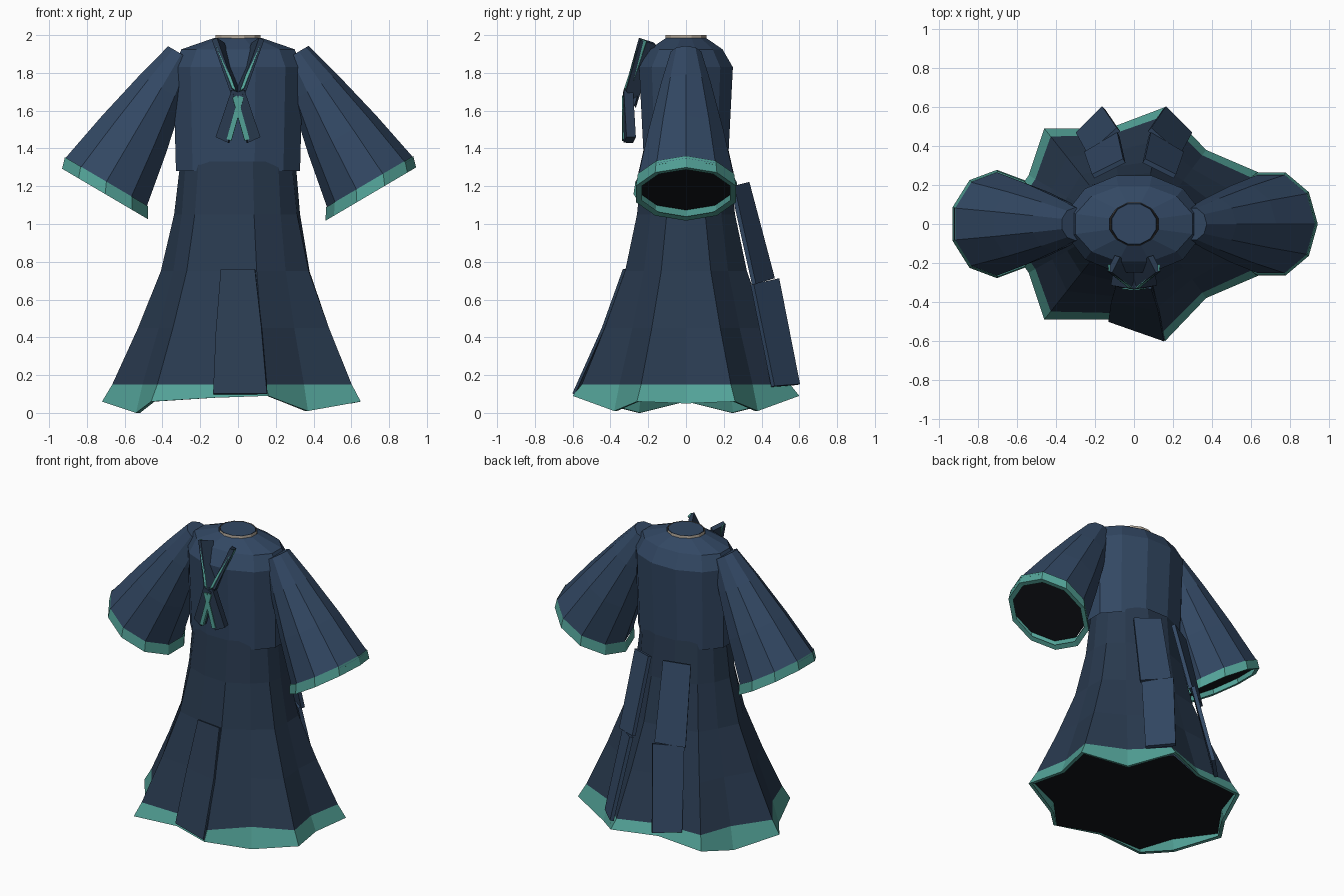
import bpy, bmesh, math
from mathutils import Vector as V

if "Cube" in bpy.data.objects:
    bpy.data.objects.remove(bpy.data.objects["Cube"])


def mat(name, rgb):
    m = bpy.data.materials.new(name)
    m.diffuse_color = (*rgb, 1)
    m.use_nodes = True
    m.node_tree.nodes["Principled BSDF"].inputs["Base Color"].default_value = m.diffuse_color
    return m


BLUE = mat("blue_cloth", (0.032, 0.064, 0.125))
NAVY = mat("navy_cloth", (0.022, 0.042, 0.078))
TEAL = mat("teal_trim", (0.085, 0.36, 0.31))
DARK = mat("dark_opening", (0.006, 0.007, 0.01))
TAN = mat("tan_neck", (0.45, 0.39, 0.32))


def finish(name, bm, material):
    me = bpy.data.meshes.new(name)
    bm.to_mesh(me)
    bm.free()
    me.materials.append(material)
    ob = bpy.data.objects.new(name, me)
    bpy.context.collection.objects.link(ob)
    return ob


def loft(name, rings, material, cap_start=False, cap_end=False):
    """Skin a list of rings of points with outward normals."""
    bm = bmesh.new()
    vs = [[bm.verts.new(p) for p in r] for r in rings]
    n = len(rings[0])
    for a, b in zip(vs, vs[1:]):
        for i in range(n):
            j = (i + 1) % n
            bm.faces.new((a[i], a[j], b[j], b[i]))
    if cap_start:
        bm.faces.new(vs[0][::-1])
    if cap_end:
        bm.faces.new(vs[-1])
    # orient by comparing a side face with the ring centre
    bm.faces.ensure_lookup_table()
    f = bm.faces[0]
    f.normal_update()
    centre = sum((V(p) for p in rings[0] + rings[1]), V()) / (2 * n)
    if f.normal.dot(f.calc_center_median() - centre) < 0:
        bmesh.ops.reverse_faces(bm, faces=bm.faces)
    return finish(name, bm, material)


def disc(name, ring, facing, material):
    """Single flat face filling a ring, turned to a given direction."""
    bm = bmesh.new()
    f = bm.faces.new([bm.verts.new(p) for p in ring])
    f.normal_update()
    if f.normal.dot(facing) < 0:
        f.normal_flip()
    return finish(name, bm, material)


def slab(name, corners, material, thick=0.02):
    """Flat four-cornered cloth strip with thickness."""
    c = [V(p) for p in corners]
    n = (c[2] - c[0]).cross(c[3] - c[1]).normalized() * thick / 2
    bm = bmesh.new()
    f = [bm.verts.new(p + n) for p in c]
    b = [bm.verts.new(p - n) for p in c]
    bm.faces.new(f)
    bm.faces.new(b[::-1])
    for i in range(4):
        j = (i + 1) % 4
        bm.faces.new((f[j], f[i], b[i], b[j]))
    return finish(name, bm, material)


def ellipse(rx, ry, z, n=12, turn=0.5):
    return [V((rx * math.cos(2 * math.pi * (i + turn) / n),
               ry * math.sin(2 * math.pi * (i + turn) / n), z)) for i in range(n)]


# torso with rounded shoulders, and the neck
loft("torso", [ellipse(0.34, 0.228, 1.28), ellipse(0.355, 0.257, 1.83),
               ellipse(0.31, 0.20, 1.925), ellipse(0.13, 0.11, 1.985)], BLUE)
loft("neck_band", [ellipse(0.127, 0.115, 1.965), ellipse(0.123, 0.112, 2.0)], TAN)
loft("neck_cap", [ellipse(0.12, 0.11, 1.985), ellipse(0.117, 0.107, 1.999)], BLUE, cap_end=True)

# skirt: hem outline for the back half, mirrored to the front
half = [(0.60, 0, 0.05), (0.65, 0.26, 0.06), (0.37, 0.38, 0.01), (0.16, 0.60, 0.09),
        (-0.13, 0.49, 0.08), (-0.46, 0.49, 0.06), (-0.54, 0.25, 0.0), (-0.72, 0, 0.06)]
hem = [V(p) for p in half] + [V((x, -y, z)) for x, y, z in half[-2:0:-1]]


def skirt_ring(f, z, scale=1.0):
    ring = []
    for p in hem:
        a = math.atan2(p.y, p.x)
        t = V((0.305 * math.cos(a), 0.238 * math.sin(a), 0))
        q = t.lerp(V((p.x, p.y, 0)), f) * scale
        q.z = p.z if z is None else z
        ring.append(q)
    return ring


LEVELS = [(0, 1.33), (0.08, 1.05), (0.25, 0.75), (0.54, 0.45), (0.87, 0.15)]
loft("skirt", [skirt_ring(f, z) for f, z in LEVELS], NAVY)
loft("skirt_hem", [skirt_ring(0.87, 0.15), skirt_ring(1, None), skirt_ring(1, None, 0.96)], TEAL)
disc("skirt_underside", skirt_ring(0.98, 0.08, 0.97), V((0, 0, -1)), DARK)

# front panel lying on the skirt
slab("front_panel_upper", [(-0.115, -0.39, 0.45), (0.125, -0.438, 0.45),
                           (0.09, -0.327, 0.76), (-0.09, -0.305, 0.76)], NAVY, 0.015)
slab("front_panel_lower", [(-0.13, -0.495, 0.1), (0.155, -0.595, 0.1),
                           (0.125, -0.438, 0.45), (-0.115, -0.39, 0.45)], NAVY, 0.015)

# sleeves: flared tubes along a slanted axis, with a trim band and a dark opening
for s, side in ((1, "right"), (-1, "left")):
    start, end = V((0.30, 0, 1.90)), V((0.72, 0, 1.185))
    across = V((0.862, 0, 0.507))
    k = 0.0 if s > 0 else 0.5

    def sleeve_ring(t, r, drop=0.0):
        c = start.lerp(end, t) - V((0, 0, drop))
        ring = []
        for i in range(10):
            a = 2 * math.pi * (i + k) / 10
            p = c + across * (r * math.cos(a)) + V((0, r * math.sin(a), 0))
            ring.append(V((p.x * s, p.y, p.z)))
        return ring

    loft(side + "_sleeve", [sleeve_ring(0, 0.085), sleeve_ring(0.25, 0.14),
                            sleeve_ring(0.6, 0.207), sleeve_ring(0.96, 0.265)],
         BLUE, cap_start=True)
    loft(side + "_cuff", [sleeve_ring(0.945, 0.268), sleeve_ring(0.96, 0.278, 0.055),
                          sleeve_ring(0.96, 0.245, 0.05)], TEAL)
    disc(side + "_sleeve_opening", sleeve_ring(0.97, 0.262), V((0.5 * s, 0, -0.86)), DARK)

    def m(pts):
        return [(x * s, y, z) for x, y, z in (pts if s > 0 else pts[::-1])]

    # hanging sash tail on the back, in two pieces
    slab(side + "_sash_upper", m([(0.25, 0.36, 0.68), (0.08, 0.46, 0.71),
                                  (0.05, 0.325, 1.22), (0.21, 0.245, 1.20)]), BLUE, 0.025)
    slab(side + "_sash_lower", m([(0.29, 0.46, 0.14), (0.155, 0.595, 0.15),
                                  (0.08, 0.485, 0.71), (0.23, 0.35, 0.68)]), BLUE, 0.025)

    # collar lapel with edging, and the tie tail below it
    slab(side + "_lapel", m([(-0.02, -0.27, 1.62), (0.03, -0.32, 1.71),
                             (0.125, -0.245, 1.98), (0.085, -0.165, 1.955)]), NAVY, 0.03)
    slab(side + "_lapel_edge", m([(0.012, -0.315, 1.70), (0.034, -0.31, 1.715),
                                  (0.132, -0.225, 1.975), (0.108, -0.225, 1.965)]), TEAL, 0.035)
    slab(side + "_tie_tail", m([(0.05, -0.305, 1.43), (0.115, -0.29, 1.46),
                                (0.03, -0.305, 1.71), (-0.03, -0.31, 1.69)]), NAVY, 0.05)
    slab(side + "_tie_edge", m([(0.035, -0.328, 1.44), (0.06, -0.325, 1.45),
                                (-0.005, -0.328, 1.68), (-0.03, -0.328, 1.67)]), TEAL, 0.02)
